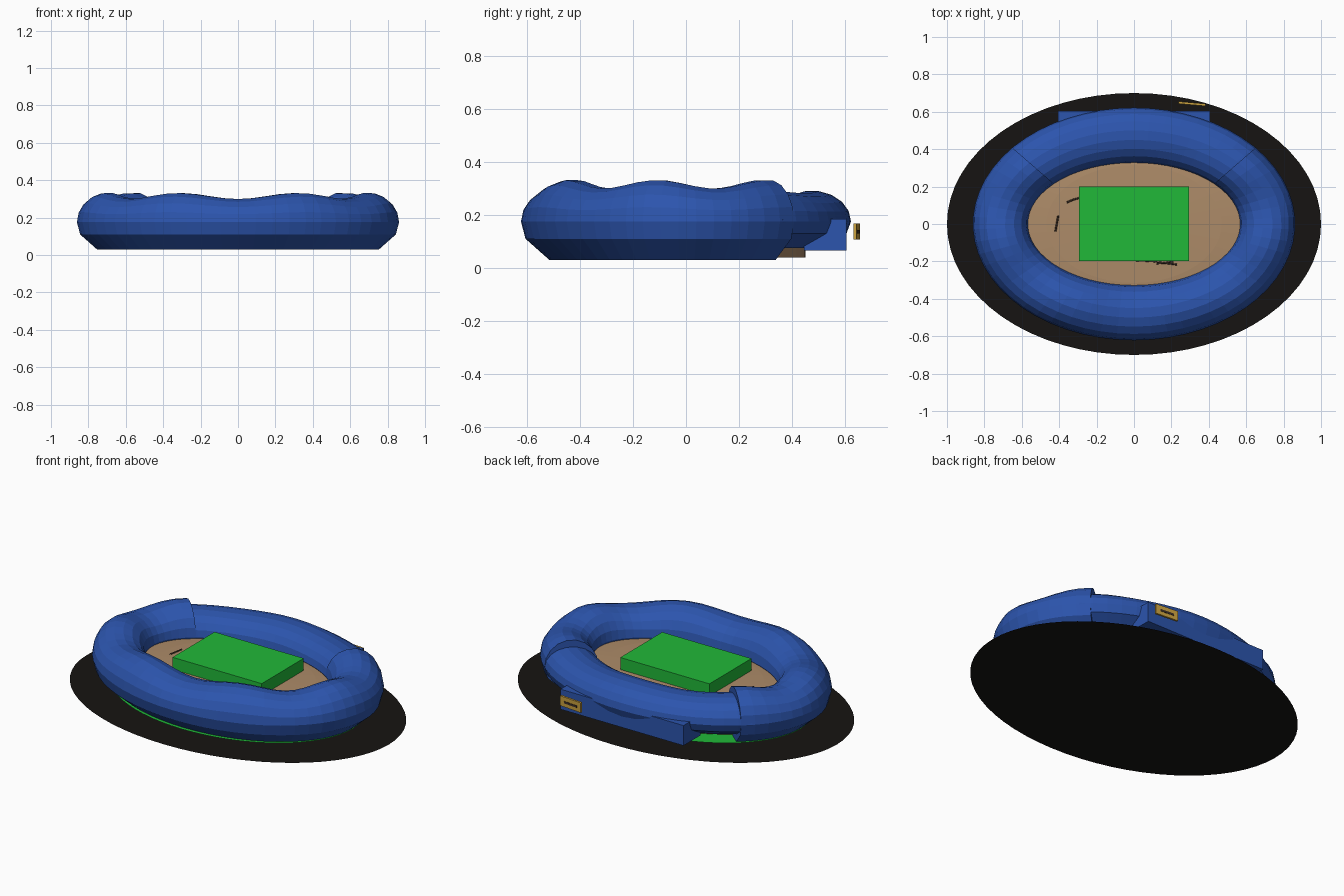
import bpy, bmesh, math
from mathutils import Matrix

if "Cube" in bpy.data.objects:
    bpy.data.objects.remove(bpy.data.objects["Cube"])


def material(name, rgb):
    m = bpy.data.materials.new(name)
    m.diffuse_color = (*rgb, 1)
    m.use_nodes = True
    m.node_tree.nodes["Principled BSDF"].inputs["Base Color"].default_value = m.diffuse_color
    return m


BLUE = material("blue_fabric", (0.025, 0.09, 0.42))
BLACK = material("black_mat", (0.008, 0.007, 0.006))
TAN = material("tan_fabric", (0.42, 0.26, 0.14))
GREEN = material("green_fabric", (0.015, 0.48, 0.04))
GOLD = material("gold_tag", (0.6, 0.36, 0.05))
DARK = material("dark_detail", (0.05, 0.03, 0.02))


def add(name, bm, mat):
    bmesh.ops.recalc_face_normals(bm, faces=bm.faces)
    me = bpy.data.meshes.new(name)
    bm.to_mesh(me)
    bm.free()
    me.materials.append(mat)
    ob = bpy.data.objects.new(name, me)
    bpy.context.collection.objects.link(ob)
    return ob


def box(name, lo, hi, mat, turn=0):
    size = [h - l for l, h in zip(lo, hi)]
    bm = bmesh.new()
    bmesh.ops.create_cube(bm, size=1, matrix=Matrix.Diagonal((*size, 1)))
    ob = add(name, bm, mat)
    ob.location = [(l + h) / 2 for l, h in zip(lo, hi)]
    ob.rotation_euler.z = turn
    return ob


def disc(name, rx, ry, z, mat):
    bm = bmesh.new()
    bmesh.ops.create_circle(bm, cap_ends=True, radius=1, segments=64,
                            matrix=Matrix.Translation((0, 0, z)) @ Matrix.Diagonal((rx, ry, 1, 1)))
    return add(name, bm, mat)


# flat ground mat and green underside plate
disc("ground_mat", 1.0, 0.7, 0, BLACK)
disc("under_plate", 0.755, 0.53, 0.026, GREEN)

# padded ring: wavy top, lowered and raised off the floor along the back
RX, RY, MID = 0.715, 0.475, 0.175
profile = [(0.147 * math.cos(math.radians(a)), math.sin(math.radians(a)))
           for a in range(0, 181, 20)]
profile += [(-0.13, -0.45), (-0.04, -1), (0.04, -1), (0.13, -0.45)]


def ring_part(name, start, end, count, up, wave, down):
    bm = bmesh.new()
    rows = []
    for i in range(count + 1):
        t = math.radians(start + (end - start) * i / count)
        top = up - wave * math.sin(7 * t)
        rows.append([bm.verts.new(((RX + r) * math.cos(t), (RY + r) * math.sin(t),
                                   MID + h * (top if h > 0 else down))) for r, h in profile])
    n = len(profile)
    for a, b in zip(rows, rows[1:]):
        for j in range(n):
            bm.faces.new((a[j], a[(j + 1) % n], b[(j + 1) % n], b[j]))
    bm.faces.new(rows[0])
    bm.faces.new(rows[-1])
    return add(name, bm, BLUE)


ring_part("main_bolster", 139, 401, 42, 0.142, 0.016, 0.145)
ring_part("back_bolster", 36, 144, 18, 0.112, 0.004, 0.1)

# tan seat cushion, a gently domed oval
bm = bmesh.new()
levels = [(1, 0.04), (1, 0.14), (0.92, 0.162), (0.7, 0.172), (0.35, 0.178)]
rows = [[bm.verts.new((0.67 * s * math.cos(k * math.tau / 48), 0.45 * s * math.sin(k * math.tau / 48), z))
         for k in range(48)] for s, z in levels]
for a, b in zip(rows, rows[1:]):
    for k in range(48):
        m = (k + 1) % 48
        bm.faces.new((a[k], a[m], b[m], b[k]))
bm.faces.new(rows[0])
bm.faces.new(rows[-1])
add("seat_cushion", bm, TAN)

# green pad, back panel and tag with its slot
box("green_pad", (-0.295, -0.197, 0.178), (0.295, 0.2, 0.25), GREEN)
box("back_panel", (-0.407, 0.445, 0.065), (0.407, 0.605, 0.185), BLUE)
turn = math.radians(-5)
box("tag", (0.237, 0.637, 0.108), (0.383, 0.649, 0.167), GOLD, turn)
box("tag_slot", (0.265, 0.645, 0.13), (0.355, 0.651, 0.143), DARK, turn)

# dark creases on the cushion
creases = [[(-0.42, -0.04), (-0.413, 0), (-0.405, 0.045)],
           [(-0.36, 0.115), (-0.325, 0.13), (-0.29, 0.14)],
           [(0, -0.195), (0.1, -0.2), (0.23, -0.217)],
           [(0.12, -0.212), (0.17, -0.207), (0.21, -0.2)]]
for i, pts in enumerate(creases):
    cu = bpy.data.curves.new(f"crease_{i + 1}", 'CURVE')
    cu.dimensions = '3D'
    cu.bevel_depth = 0.005
    cu.bevel_resolution = 1
    sp = cu.splines.new('POLY')
    sp.points.add(len(pts) - 1)
    for p, (x, y) in zip(sp.points, pts):
        p.co = (x, y, 0.174, 1)
    cu.materials.append(DARK)
    bpy.context.collection.objects.link(bpy.data.objects.new(f"crease_{i + 1}", cu))
